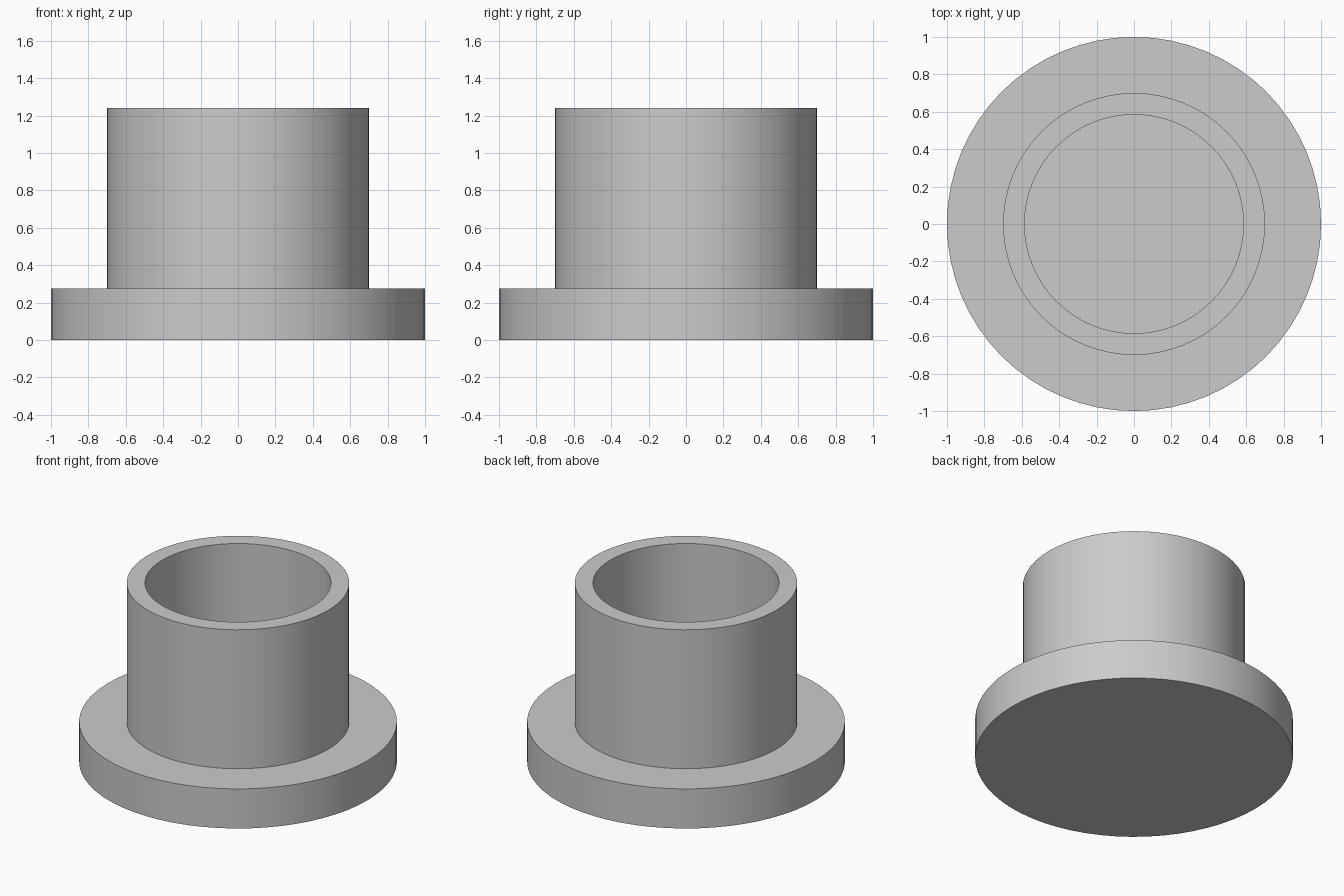
import bpy
import bmesh
import math

cube = bpy.data.objects.get("Cube")
if cube:
    bpy.data.objects.remove(cube, do_unlink=True)

SEGMENTS = 64
FLANGE_R, OUTER_R, BORE_R = 1.0, 0.7, 0.585
FLANGE_TOP, HEIGHT = 0.275, 1.24

# Plain grey material
grey = bpy.data.materials.new("plain grey")
grey.use_nodes = True
colour = (0.6, 0.6, 0.6, 1)
grey.diffuse_color = colour
grey.node_tree.nodes["Principled BSDF"].inputs["Base Color"].default_value = colour


def lathe(name, profile):
    """Spin a (radius, height) profile about z; the axis ends close it."""
    bm = bmesh.new()
    verts = [bm.verts.new((r, 0, z)) for r, z in profile]
    edges = [bm.edges.new(pair) for pair in zip(verts, verts[1:])]
    bmesh.ops.spin(bm, geom=verts + edges, cent=(0, 0, 0), axis=(0, 0, 1),
                   angle=math.tau, steps=SEGMENTS, use_merge=True)
    bmesh.ops.remove_doubles(bm, verts=bm.verts, dist=0.0001)
    bmesh.ops.recalc_face_normals(bm, faces=bm.faces)
    mesh = bpy.data.meshes.new(name)
    bm.to_mesh(mesh)
    bm.free()
    mesh.materials.append(grey)
    obj = bpy.data.objects.new(name, mesh)
    bpy.context.collection.objects.link(obj)
    bpy.ops.object.select_all(action="DESELECT")
    obj.select_set(True)
    bpy.context.view_layer.objects.active = obj
    bpy.ops.object.shade_smooth_by_angle(angle=math.radians(30))
    return obj


# Flanged cup: solid base disc, collar wall and blind bore in one body
lathe("flanged_cup", [
    (0, 0), (FLANGE_R, 0), (FLANGE_R, FLANGE_TOP),
    (OUTER_R, FLANGE_TOP), (OUTER_R, HEIGHT),
    (BORE_R, HEIGHT), (BORE_R, FLANGE_TOP), (0, FLANGE_TOP),
])
